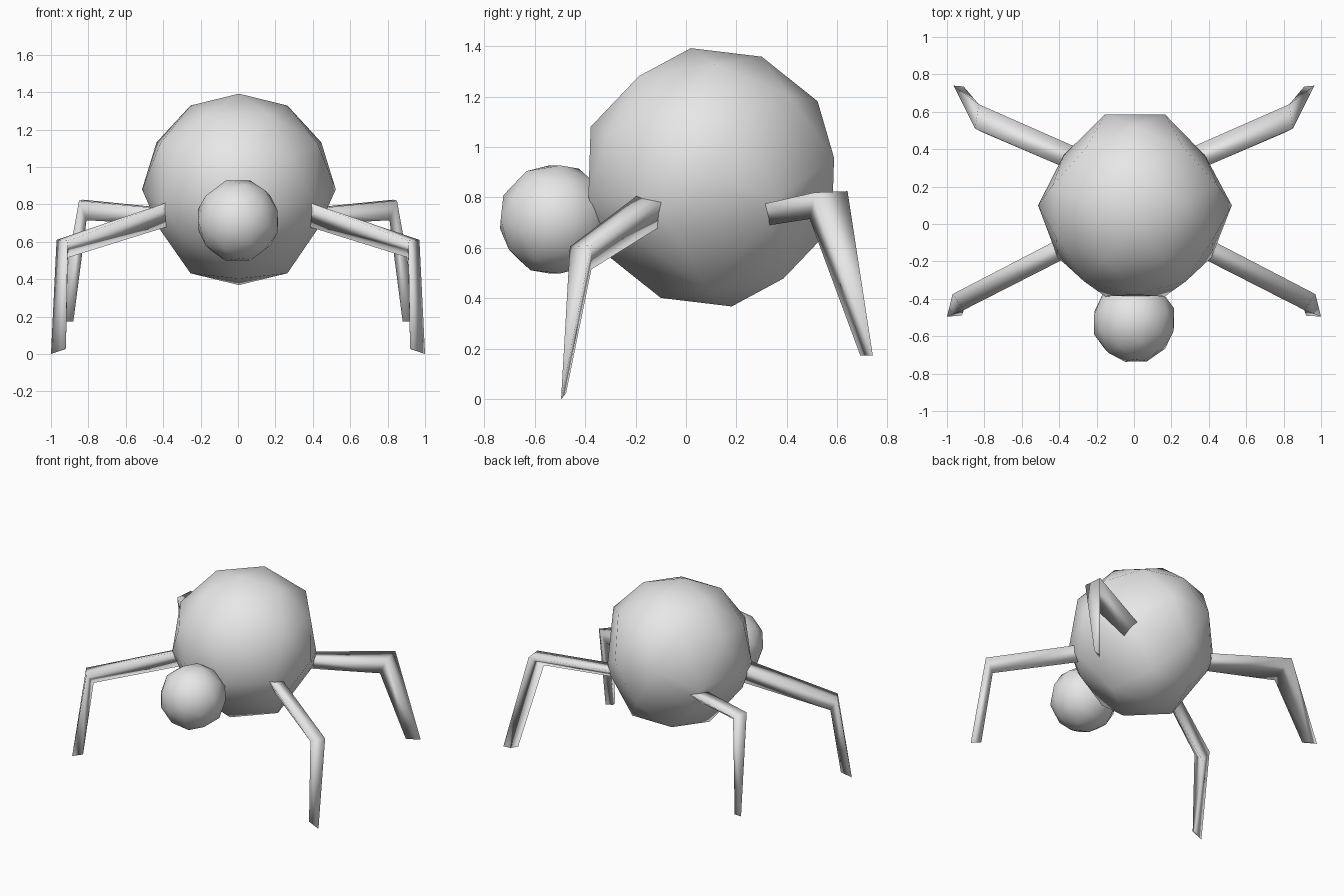
import bpy, bmesh, math
from mathutils import Matrix, Vector

cube = bpy.data.objects.get("Cube")
if cube:
    bpy.data.objects.remove(cube, do_unlink=True)

# One plain grey for everything
grey = bpy.data.materials.new("light_grey")
grey.use_nodes = True
grey.diffuse_color = (0.8, 0.8, 0.8, 1)
grey.node_tree.nodes["Principled BSDF"].inputs["Base Color"].default_value = (0.8, 0.8, 0.8, 1)


def finish(name, bm):
    """Turn a bmesh into a smooth grey object."""
    bmesh.ops.recalc_face_normals(bm, faces=bm.faces)
    for f in bm.faces:
        f.smooth = True
    mesh = bpy.data.meshes.new(name)
    bm.to_mesh(mesh)
    bm.free()
    mesh.materials.append(grey)
    obj = bpy.data.objects.new(name, mesh)
    bpy.context.collection.objects.link(obj)


def ball(centre, radius, turn, tilt, yaw):
    """Low-poly icosphere, turned about its axis, tilted, then yawed."""
    bm = bmesh.new()
    m = (Matrix.Translation(centre) @ Matrix.Rotation(math.radians(yaw), 4, 'Z')
         @ Matrix.Rotation(math.radians(tilt), 4, 'X')
         @ Matrix.Rotation(math.radians(turn), 4, 'Z'))
    bmesh.ops.create_icosphere(bm, subdivisions=2, radius=radius, matrix=m)
    return bm


def mirrored(ring, side):
    return [Vector((x * side, y, z)) for x, y, z in ring]


def leg(name, rings):
    """Three-sided leg lofted from a root inside the body to the foot."""
    hip, knee = rings[:2]
    root = [h + (h - k) * 0.1 for h, k in zip(hip, knee)]
    bm = bmesh.new()
    loops = [[bm.verts.new(p) for p in ring] for ring in [root] + rings]
    for a, b in zip(loops, loops[1:]):
        for i in range(3):
            j = (i + 1) % 3
            bm.faces.new((a[i], a[j], b[j], b[i]))
    bm.faces.new(loops[0])
    bm.faces.new(loops[-1])
    finish(name, bm)


def gather(bm, hip, amount):
    """Shrink the body face nearest a hip towards the hip's middle."""
    middle = sum(hip, Vector()) / 3
    face = min(bm.faces, key=lambda f: (f.calc_center_median() - middle).length)
    for v in face.verts:
        v.co = v.co.lerp(middle, amount)


# Triangles at hip, knee and foot (left side), and how far the body gathers in
front_leg = [
    [(0.38, -0.19, 0.81), (0.44, -0.10, 0.78), (0.38, -0.11, 0.68)],
    [(0.91, -0.46, 0.605), (0.97, -0.375, 0.61), (0.91, -0.375, 0.515)],
    [(0.92, -0.49, 0.03), (1.0, -0.495, 0.0), (0.925, -0.475, 0.025)],
]
rear_leg = [
    [(0.33, 0.42, 0.775), (0.39, 0.31, 0.775), (0.36, 0.33, 0.69)],
    [(0.83, 0.64, 0.825), (0.85, 0.51, 0.82), (0.81, 0.49, 0.715)],
    [(0.91, 0.735, 0.175), (0.965, 0.74, 0.175), (0.88, 0.69, 0.175)],
]

# Round body with four legs
body = ball((0.005, 0.1, 0.88), 0.518, 18, 9, 0)
for part, rings, amount in (("front_leg", front_leg, 0.35), ("rear_leg", rear_leg, 0.7)):
    for label, side in (("left", 1), ("right", -1)):
        sided = [mirrored(r, side) for r in rings]
        gather(body, sided[0], amount)
        leg(part + "_" + label, sided)
finish("body", body)

# Head
finish("head", ball((0.0, -0.52, 0.713), 0.225, -18, 90, 18))
